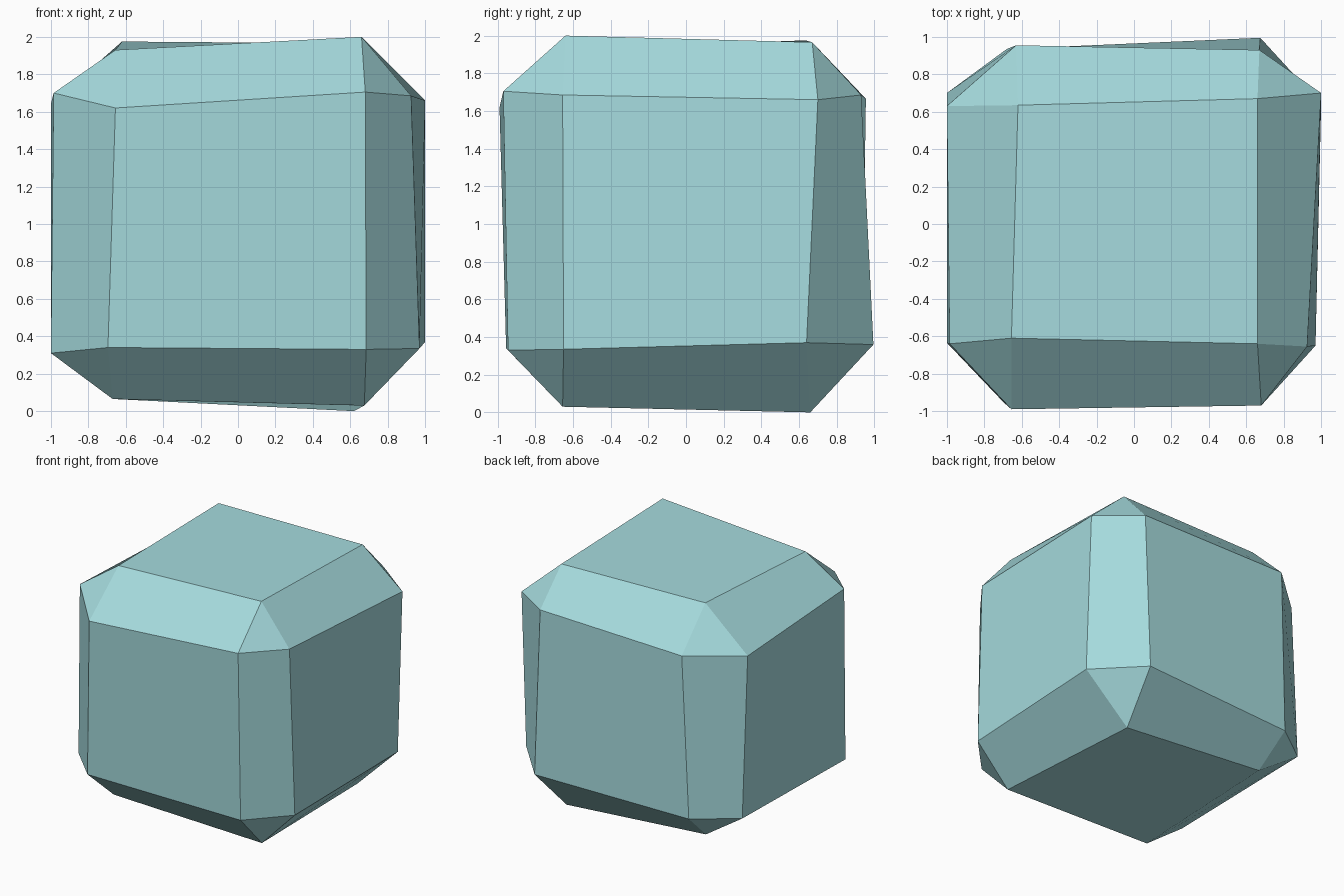
import bpy
import bmesh
from itertools import product

if "Cube" in bpy.data.objects:
    bpy.data.objects.remove(bpy.data.objects["Cube"])

# One row per corner (side signs): the points lying on its x, y and z face
CORNERS = {
    (-1, -1, -1): ((-1.0, -0.635, 0.31), (-0.695, -0.955, 0.34), (-0.67, -0.65, 0.065)),
    (1, -1, -1): ((0.97, -0.65, 0.335), (0.685, -0.945, 0.33), (0.675, -0.655, 0.03)),
    (-1, 1, -1): ((-1.0, 0.70, 0.335), (-0.68, 0.935, 0.335), (-0.65, 0.67, 0.10)),
    (1, 1, -1): ((1.0, 0.64, 0.37), (0.675, 0.995, 0.36), (0.62, 0.66, 0.0)),
    (-1, -1, 1): ((-0.985, -0.64, 1.70), (-0.655, -0.99, 1.62), (-0.655, -0.61, 1.93)),
    (1, -1, 1): ((0.925, -0.655, 1.685), (0.68, -0.97, 1.705), (0.66, -0.64, 2.0)),
    (-1, 1, 1): ((-1.0, 0.63, 1.64), (-0.63, 0.955, 1.665), (-0.62, 0.635, 1.975)),
    (1, 1, 1): ((1.0, 0.70, 1.66), (0.67, 0.93, 1.685), (0.66, 0.67, 1.965)),
}


def corner(axis_signs):
    return tuple(axis_signs[a] for a in range(3))


bm = bmesh.new()
v = {c: [bm.verts.new(p) for p in pts] for c, pts in CORNERS.items()}

for a in range(3):
    b, c = (a + 1) % 3, (a + 2) % 3
    for s in (-1, 1):
        # broad side
        ring = [corner({a: s, b: i, c: j}) for i, j in ((-1, -1), (1, -1), (1, 1), (-1, 1))]
        bm.faces.new([v[k][a] for k in ring])
    for s, t in product((-1, 1), repeat=2):
        # chamfer strip running along axis a
        lo, hi = corner({a: -1, b: s, c: t}), corner({a: 1, b: s, c: t})
        bm.faces.new((v[lo][b], v[hi][b], v[hi][c], v[lo][c]))

# corner triangles
for pts in v.values():
    bm.faces.new(pts)

bmesh.ops.recalc_face_normals(bm, faces=bm.faces[:])
mesh = bpy.data.meshes.new("chamfered_block")
bm.to_mesh(mesh)
bm.free()

# single flat colour
mat = bpy.data.materials.new("pale_teal")
mat.diffuse_color = (0.38, 0.71, 0.73, 1.0)
mat.use_nodes = True
mat.node_tree.nodes["Principled BSDF"].inputs["Base Color"].default_value = mat.diffuse_color
mesh.materials.append(mat)

block = bpy.data.objects.new("chamfered_block", mesh)
bpy.context.collection.objects.link(block)
